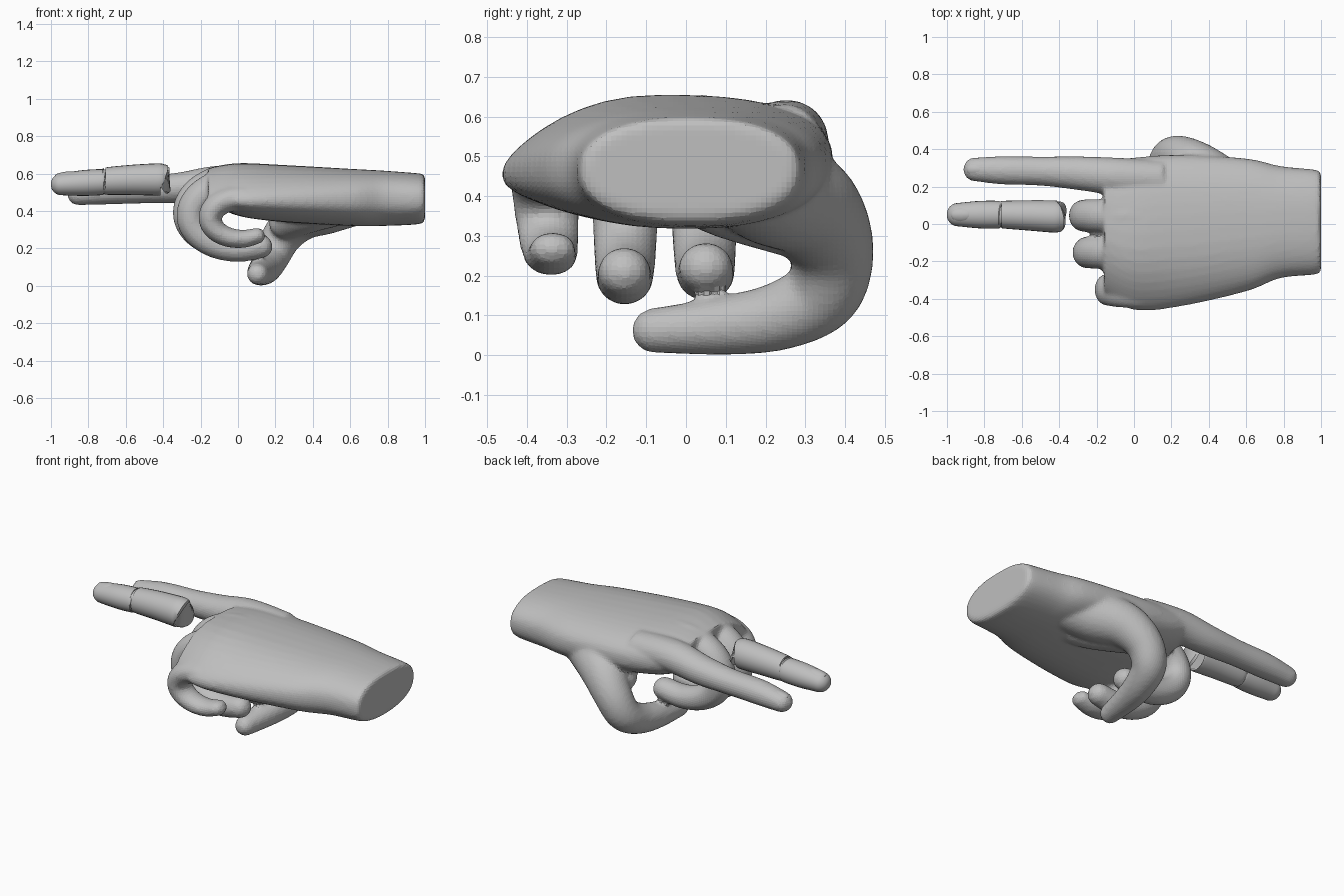
import bpy, bmesh, math
from mathutils import Vector

if "Cube" in bpy.data.objects:
    bpy.data.objects.remove(bpy.data.objects["Cube"])

skin = bpy.data.materials.new("grey skin")
skin.diffuse_color = (0.52, 0.52, 0.52, 1)
skin.use_nodes = True
skin.node_tree.nodes["Principled BSDF"].inputs["Base Color"].default_value = skin.diffuse_color
X, Y = Vector((1, 0, 0)), Vector((0, 1, 0))


def finish(name, bm):
    bmesh.ops.recalc_face_normals(bm, faces=bm.faces)
    me = bpy.data.meshes.new(name)
    bm.to_mesh(me)
    bm.free()
    me.materials.append(skin)
    ob = bpy.data.objects.new(name, me)
    bpy.context.collection.objects.link(ob)
    return ob


def loft(name, rings):
    """Skin closed rings of points and cap both ends."""
    bm = bmesh.new()
    loops = [[bm.verts.new(p) for p in r] for r in rings]
    n = len(loops[0])
    for a, b in zip(loops, loops[1:]):
        for i in range(n):
            j = (i + 1) % n
            bm.faces.new((a[i], a[j], b[j], b[i]))
    bm.faces.new(loops[0])
    bm.faces.new(loops[-1])
    return finish(name, bm)


def spline(keys, steps=6):
    """Catmull-Rom interpolation of key tuples."""
    k = [keys[0]] + keys + [keys[-1]]
    out = []
    for i in range(1, len(k) - 2):
        for s in range(steps):
            t = s / steps
            out.append([0.5 * (2 * b + (c - a) * t + (2 * a - 5 * b + 4 * c - d) * t * t
                               + (3 * b - a - 3 * c + d) * t ** 3)
                        for a, b, c, d in zip(*k[i - 1:i + 3])])
    return out + [list(keys[-1])]


def digit(name, keys, side, flat=1.0, round_tip=True, sides=24):
    """Tube through (x, y, z, half width); flat is thickness over width."""
    pts = spline(keys)
    rings = []

    def ring(c, t, w):
        u = (side - t * t.dot(side)).normalized()
        v = t.cross(u) * flat
        rings.append([c + (u * math.cos(a) + v * math.sin(a)) * w
                      for a in (2 * math.pi * i / sides for i in range(sides))])

    for i, p in enumerate(pts):
        a, b = pts[max(i - 1, 0)], pts[min(i + 1, len(pts) - 1)]
        t = (Vector(b[:3]) - Vector(a[:3])).normalized()
        ring(Vector(p[:3]), t, p[3])
    if round_tip:
        for k in range(1, 6):
            a = math.radians(15 * k)
            ring(Vector(p[:3]) + t * math.sin(a) * p[3] * flat, t, p[3] * math.cos(a))
    return loft(name, rings)


def curled(name, y0, y1, xc, zc, rx, rz, w0, w1, flat, end):
    """Finger bent along an elliptical arc from the knuckle into the palm."""
    keys = []
    for i in range(10):
        f = i / 9
        a = math.radians(60 + (end - 60) * f)
        keys.append((xc + rx * math.cos(a), y0 + (y1 - y0) * f,
                     zc + rz * math.sin(a), w0 + (w1 - w0) * f ** 1.7))
    return digit(name, keys, Y, flat)


# palm and wrist: x, y low, y high, z bottom, z top, drop on the little finger side
palm = [(1.0, -0.25, 0.27, 0.355, 0.59, 0), (0.97, -0.27, 0.29, 0.33, 0.60, 0),
        (0.78, -0.29, 0.31, 0.32, 0.615, 0), (0.6, -0.36, 0.35, 0.32, 0.625, 0.01),
        (0.25, -0.44, 0.37, 0.34, 0.645, 0.035), (0.0, -0.46, 0.355, 0.375, 0.655, 0.06),
        (-0.16, -0.36, 0.33, 0.45, 0.63, 0.06)]
rings = []
for x, y0, y1, z0, z1, drop in spline(palm):
    ring = []
    for i in range(40):
        a = 2 * math.pi * i / 40
        c, s = (math.copysign(abs(q) ** 0.85, q) for q in (math.cos(a), math.sin(a)))
        thin = 1 - 6.7 * drop * max(-c, 0) ** 3
        ring.append((x, (y0 + y1) / 2 + c * (y1 - y0) / 2,
                     (z0 + z1) / 2 + s * thin * (z1 - z0) / 2 - drop * min(c, 0) ** 2))
    rings.append(ring)
hand = loft("hand", rings)

# straight index finger
index = digit("index_finger", [(0.15, 0.24, 0.54, 0.1), (-0.1, 0.255, 0.55, 0.1),
                               (-0.3, 0.272, 0.525, 0.09), (-0.5, 0.283, 0.512, 0.078),
                               (-0.7, 0.287, 0.504, 0.076), (-0.855, 0.292, 0.488, 0.063)], Y, 0.92)

# curled fingers
middle = curled("middle_finger", 0.04, 0.05, 0.0, 0.387, 0.27, 0.182, 0.093, 0.068, 0.93, 294)
ring_f = curled("ring_finger", -0.15, -0.155, 0.015, 0.372, 0.265, 0.178, 0.092, 0.066, 0.95, 294)
little = curled("little_finger", -0.365, -0.335, 0.015, 0.36, 0.165, 0.11, 0.092, 0.058, 0.75, 302)

# thumb folding under the palm, with the fleshy web behind it
thumb = digit("thumb", [(0.66, 0.13, 0.45, 0.12), (0.48, 0.21, 0.42, 0.142),
                        (0.34, 0.31, 0.37, 0.13), (0.24, 0.365, 0.27, 0.108),
                        (0.18, 0.345, 0.16, 0.098), (0.15, 0.24, 0.1, 0.087),
                        (0.125, 0.1, 0.075, 0.075), (0.105, -0.08, 0.062, 0.057)], X)
web = digit("thumb_web", [(0.62, 0.0, 0.42, 0.09), (0.42, 0.1, 0.38, 0.1),
                          (0.26, 0.27, 0.33, 0.1)], X, 0.85)

# merge everything into one smooth skin
bpy.ops.object.select_all(action='DESELECT')
for ob in (hand, index, middle, ring_f, little, thumb, web):
    ob.select_set(True)
bpy.context.view_layer.objects.active = hand
bpy.ops.object.join()
remesh = hand.modifiers.new("merge", 'REMESH')
remesh.mode = 'VOXEL'
remesh.voxel_size = 0.013
smooth = hand.modifiers.new("soften", 'SMOOTH')
smooth.factor = 0.5
smooth.iterations = 6

# detached finger: flat-ended middle piece and rounded end piece
piece = digit("finger_piece", [(-0.41, 0.04, 0.567, 0.08), (-0.425, 0.04, 0.568, 0.086),
                               (-0.56, 0.046, 0.566, 0.081), (-0.695, 0.05, 0.56, 0.074),
                               (-0.708, 0.05, 0.56, 0.069)], Y, 1.0, False)
end = digit("fingertip", [(-0.718, 0.05, 0.554, 0.069), (-0.73, 0.05, 0.554, 0.074),
                          (-0.83, 0.05, 0.549, 0.073), (-0.943, 0.05, 0.542, 0.062)], Y, 0.94)


# fingernails: flattened domes flush with the finger backs
def nail(name, x, y, z):
    bm = bmesh.new()
    bmesh.ops.create_uvsphere(bm, u_segments=20, v_segments=10, radius=1)
    for v in bm.verts:
        cx, cy, cz = v.co
        v.co = (x + cx * 0.055, y + cy * 0.042, z + cz * 0.012 - 0.014 * cy ** 2 + 0.008 * cx)
    return finish(name, bm)


nails = [nail("index_nail", -0.84, 0.292, 0.538), nail("fingertip_nail", -0.925, 0.05, 0.597)]

for ob in [hand, piece, end] + nails:
    bpy.ops.object.select_all(action='DESELECT')
    ob.select_set(True)
    bpy.context.view_layer.objects.active = ob
    bpy.ops.object.shade_smooth_by_angle(angle=math.radians(40))
